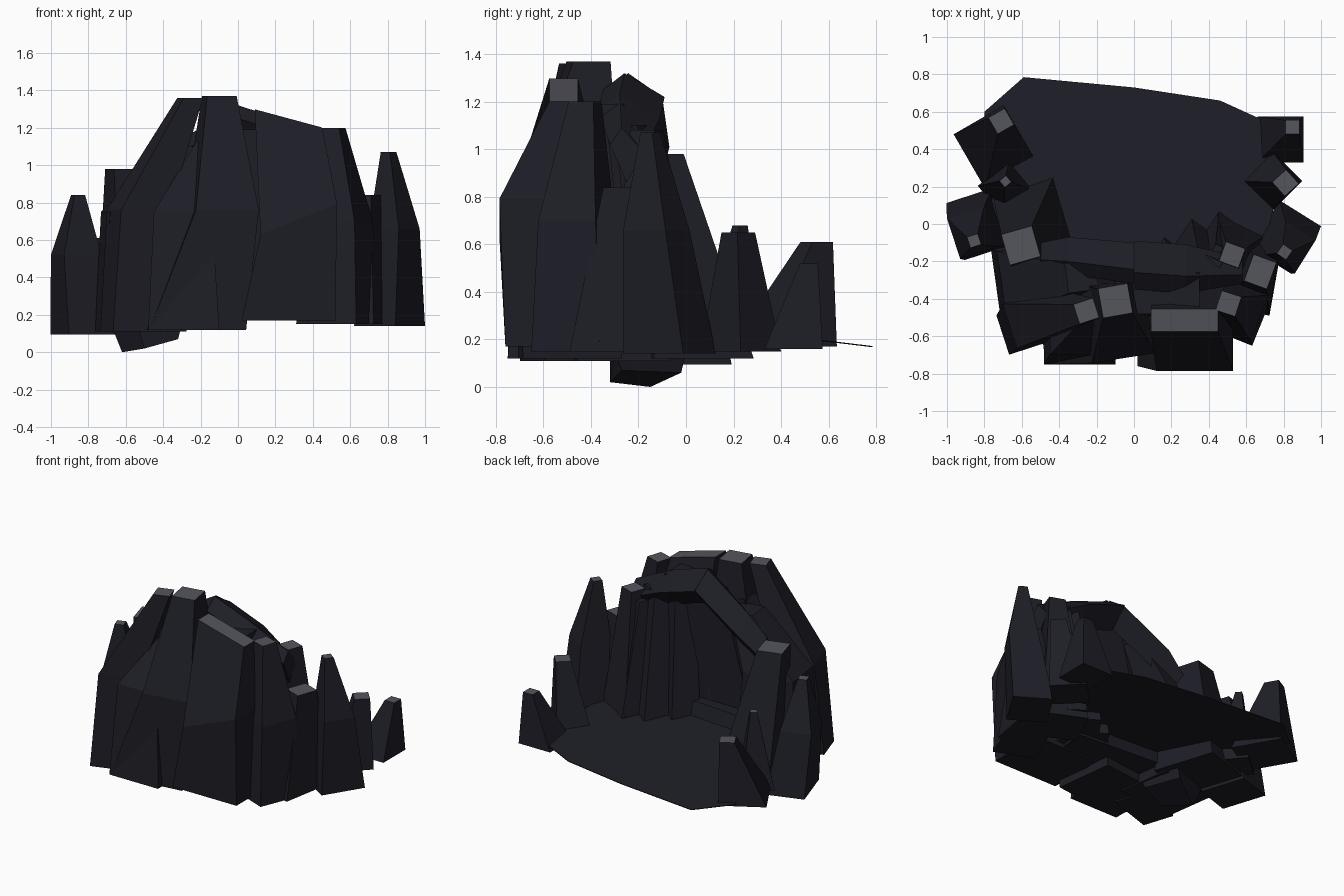
import bpy, bmesh, math
from mathutils import Vector, Matrix

if "Cube" in bpy.data.objects:
    bpy.data.objects.remove(bpy.data.objects["Cube"])

def material(name, rgb):
    m = bpy.data.materials.new(name)
    m.diffuse_color = (*rgb, 1)
    m.use_nodes = True
    m.node_tree.nodes["Principled BSDF"].inputs["Base Color"].default_value = m.diffuse_color
    return m

ROCK = material("dark_rock", (0.0125, 0.0125, 0.0195))
CAP = material("grey_cap", (0.09, 0.09, 0.11))

def finish(name, bm):
    bmesh.ops.recalc_face_normals(bm, faces=bm.faces)
    me = bpy.data.meshes.new(name)
    bm.to_mesh(me)
    bm.free()
    me.materials.append(ROCK)
    me.materials.append(CAP)
    ob = bpy.data.objects.new(name, me)
    bpy.context.collection.objects.link(ob)

def loft(name, rings, cap=True):
    """Skin closed rings of points; the last ring becomes the grey cap."""
    bm = bmesh.new()
    rings = [[bm.verts.new(p) for p in r] for r in rings]
    n = len(rings[0])
    for a, b in zip(rings, rings[1:]):
        for i in range(n):
            j = (i + 1) % n
            bm.faces.new((a[i], a[j], b[j], b[i]))
    bm.faces.new(rings[0])
    bm.faces.new(rings[-1]).material_index = 1 if cap else 0
    finish(name, bm)

def pillar(name, *sections, cap=True):
    """Sections are (x0, x1, y0, y1, z, turn[, tilt]); tilt slopes one along x."""
    rings = []
    for x0, x1, y0, y1, z, turn, *tilt in sections:
        c = Vector(((x0 + x1) / 2, (y0 + y1) / 2, z))
        rot = Matrix.Rotation(math.radians(turn), 3, 'Z')
        ring = []
        for x, y in ((x0, y0), (x1, y0), (x1, y1), (x0, y1)):
            p = c + rot @ Vector((x - c.x, y - c.y, 0))
            p.z += (tilt[0] if tilt else 0) * (p.x - c.x)
            ring.append(p)
        rings.append(ring)
    loft(name, rings, cap)

# tall front pillars
pillar("front_centre_pillar", (-.5, .02, -.72, -.3, .12, 7), (-.26, .08, -.72, -.3, .76, 9),
       (-.18, -.02, -.49, -.33, 1.37, 10))
pillar("front_left_pillar", (-.71, -.36, -.65, -.43, .11, 18), (-.67, -.40, -.63, -.38, .76, 18),
       (-.31, -.20, -.52, -.41, 1.36, 18))
pillar("front_centre_buttress", (-.48, -.1, -.75, -.35, .12, 0), (-.45, -.14, -.70, -.35, .75, 0),
       (-.22, -.08, -.45, -.33, 1.13, 0), cap=False)
pillar("front_right_pillar", (.02, .52, -.76, -.35, .17, 0), (.12, .53, -.785, -.33, .71, 0, .4),
       (.09, .45, -.575, -.455, 1.25, 0, -.27))
pillar("right_front_pillar", (.42, .7, -.61, -.3, .15, -22), (.46, .68, -.59, -.33, .70, -22),
       (.45, .56, -.48, -.37, 1.2, -18))

# right side pillars, getting lower toward the back
pillar("right_inner_pillar", (.36, .66, -.28, .02, .15, -25), (.47, .58, -.22, -.11, 1.08, -20))
pillar("right_block_pillar", (.5, .76, -.47, -.08, .15, -10), (.61, .74, -.33, -.18, .84, -20))
pillar("right_tall_spire", (.68, .94, -.22, .08, .14, -32), (.74, .93, -.23, -.02, .66, -32),
       (.775, .835, -.18, -.12, 1.07, -35))
pillar("right_back_spire", (.61, .85, .11, .35, .15, 45), (.76, .86, .17, .27, .65, 42))
pillar("right_corner_spire", (.66, .905, .33, .575, .16, 0), (.81, .885, .48, .555, .52, 0))

# left side pillars
pillar("left_front_pillar", (-.74, -.3, -.49, -.1, .11, 8), (-.71, -.35, -.47, -.12, .75, 8),
       (-.36, -.2, -.36, -.2, 1.1, 8), cap=False)
pillar("left_pillar", (-.7, -.34, -.2, .24, .12, 18), (-.69, -.52, -.2, -.03, .98, 16))
pillar("left_outer_spire", (-.96, -.70, -.16, .16, .095, 18), (-.97, -.76, -.16, .07, .52, 18),
       (-.885, -.825, -.12, -.06, .84, 18))
pillar("left_small_spire", (-.79, -.57, .08, .30, .15, 40), (-.71, -.665, .205, .25, .68, 40))
pillar("left_back_spire", (-.9, -.59, .24, .58, .17, 30), (-.76, -.66, .5, .6, .61, 30))

# inner columns lining the hollow on the right
for i, (bx, by, tx, ty, tz) in enumerate(((.48, -.06, .47, -.2, 1.02), (.33, -.1, .38, -.24, 1.1),
                                          (.18, -.2, .26, -.3, 1.14))):
    pillar(f"inner_column_{i + 1}", (bx - .1, bx + .1, by - .1, by + .1, .2, -35),
           (tx - .07, tx + .07, ty - .07, ty + .07, tz, -25), cap=False)

# inner back wall and the step at its foot
pillar("inner_wall", (-.35, .35, -.5, -.28, .2, 0), (-.1, .35, -.48, -.26, 1.19, 0), cap=False)
pillar("inner_step", (-.4, .3, -.4, -.14, .18, -4), (-.36, .26, -.4, -.2, .38, -4), cap=False)

# two roof beams meeting at the crown of the arch
def beam(name, ends):
    loft(name, [[(x, y - w, z), (x, y - w * .3, z + .07), (x, y + w, z - .03), (x, y, z - .16)]
                for x, y, z, w in ends], cap=False)

beam("roof_beam_left", ((-.5, -.17, .92, .07), (-.35, -.17, 1.04, .1), (.0, -.21, 1.25, .11)))
beam("roof_beam_right", ((0, -.22, 1.25, .13), (.28, -.24, 1.16, .13), (.58, -.25, 1.02, .07)))

# underside boulders
loft("lowest_boulder", [[(-.62, -.15, 0), (-.5, -.32, .02), (-.32, -.27, .07), (-.4, -.02, .06)],
                        [(-.68, -.12, .15), (-.54, -.32, .15), (-.3, -.3, .15), (-.36, .0, .15)]],
     cap=False)

# thin floor sheet rising toward the arch
def floor_ring(dz):
    pts = ((-.59, .785), (-.8, .6), (-.75, 0), (-.5, -.4), (.4, -.4), (.7, -.1), (.8, .3),
           (.68, .56), (.46, .66), (0, .73))
    return [(x, y, .172 + .12 * (.785 - y) + dz) for x, y in pts]

loft("floor", [floor_ring(-.005), floor_ring(0)], cap=False)
